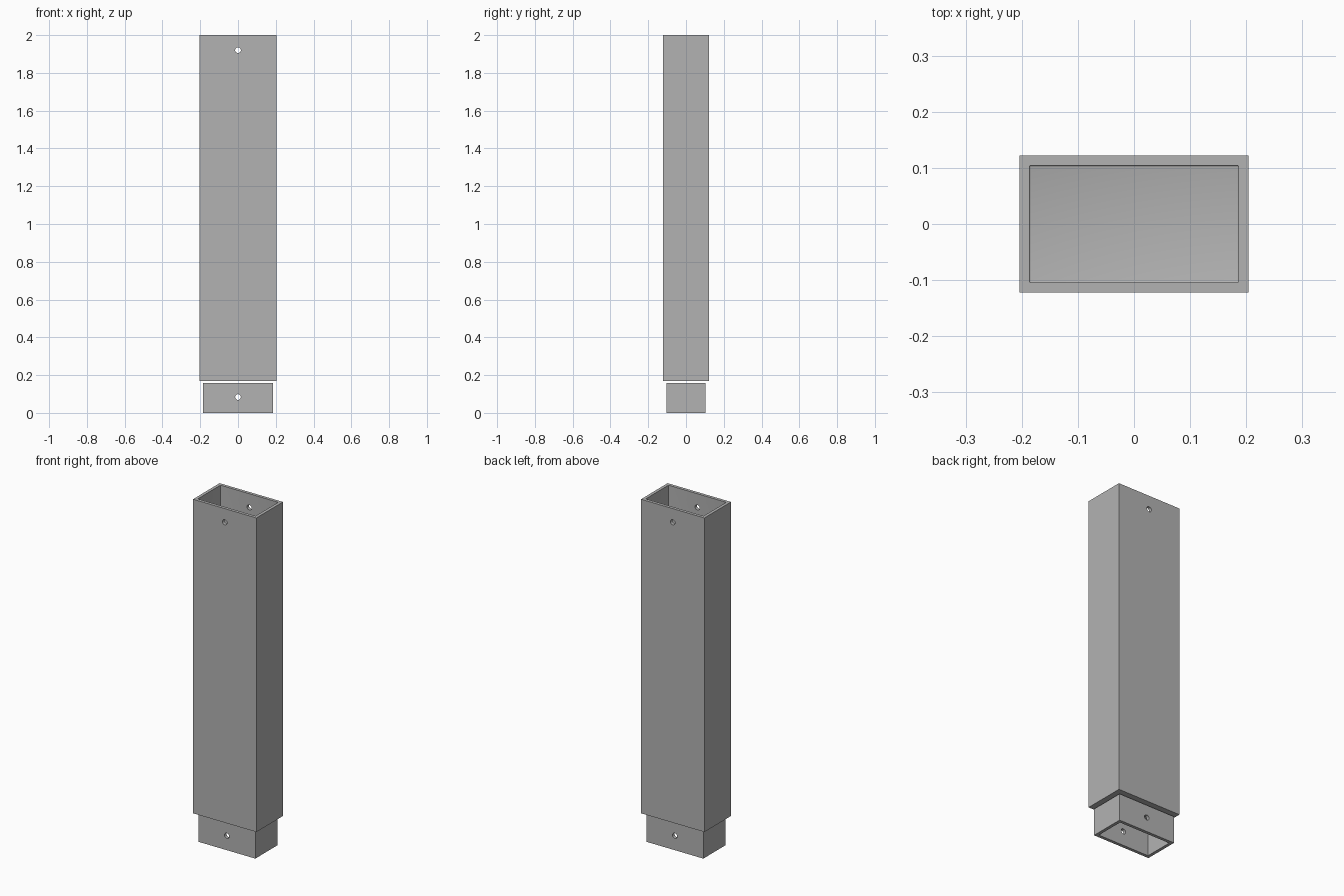
import bpy
import math

cube = bpy.data.objects.get("Cube")
if cube:
    bpy.data.objects.remove(cube, do_unlink=True)

grey = bpy.data.materials.new("plain_grey")
grey.use_nodes = True
colour = (0.45, 0.45, 0.45, 1)
grey.diffuse_color = colour
grey.node_tree.nodes["Principled BSDF"].inputs["Base Color"].default_value = colour


def box(name, half_x, half_y, z0, z1):
    bpy.ops.mesh.primitive_cube_add(size=2, location=(0, 0, (z0 + z1) / 2))
    ob = bpy.context.object
    ob.name = name
    ob.scale = (half_x, half_y, (z1 - z0) / 2)
    bpy.ops.object.transform_apply(location=True, rotation=True, scale=True)
    ob.data.materials.append(grey)
    return ob


def cut(ob, cutter):
    mod = ob.modifiers.new("cut", "BOOLEAN")
    mod.operation = "DIFFERENCE"
    mod.solver = "EXACT"
    mod.object = cutter
    bpy.context.view_layer.objects.active = ob
    bpy.ops.object.modifier_apply(modifier=mod.name)
    bpy.data.objects.remove(cutter, do_unlink=True)


def drill(ob, z, radius=0.015):
    # Pin hole through the front and back walls
    bpy.ops.mesh.primitive_cylinder_add(vertices=24, radius=radius, depth=1,
                                        location=(0, 0, z),
                                        rotation=(math.pi / 2, 0, 0))
    cutter = bpy.context.object
    cutter.data.materials.append(grey)
    cut(ob, cutter)


wall = 0.018

# Tall rectangular sleeve, open at the top with a floor
tube = box("tall_tube", 0.2045, 0.1225, 0.168, 2)
cavity = box("tube_cavity", 0.2045 - wall, 0.1225 - wall, 0.168 + wall, 2.1)
bevel = cavity.modifiers.new("round", "BEVEL")
bevel.width = 0.003
bevel.segments = 3
bpy.ops.object.modifier_apply(modifier=bevel.name)
cut(tube, cavity)
drill(tube, 1.92)

# Smaller plug below it, open at the bottom
plug = box("bottom_plug", 0.184, 0.103, 0, 0.157)
cut(plug, box("plug_cavity", 0.184 - wall, 0.103 - wall, -0.1, 0.157 - wall / 2))
drill(plug, 0.084)

for ob in (tube, plug):
    bpy.ops.object.select_all(action="DESELECT")
    ob.select_set(True)
    bpy.context.view_layer.objects.active = ob
    bpy.ops.object.shade_smooth_by_angle(angle=math.radians(30))
